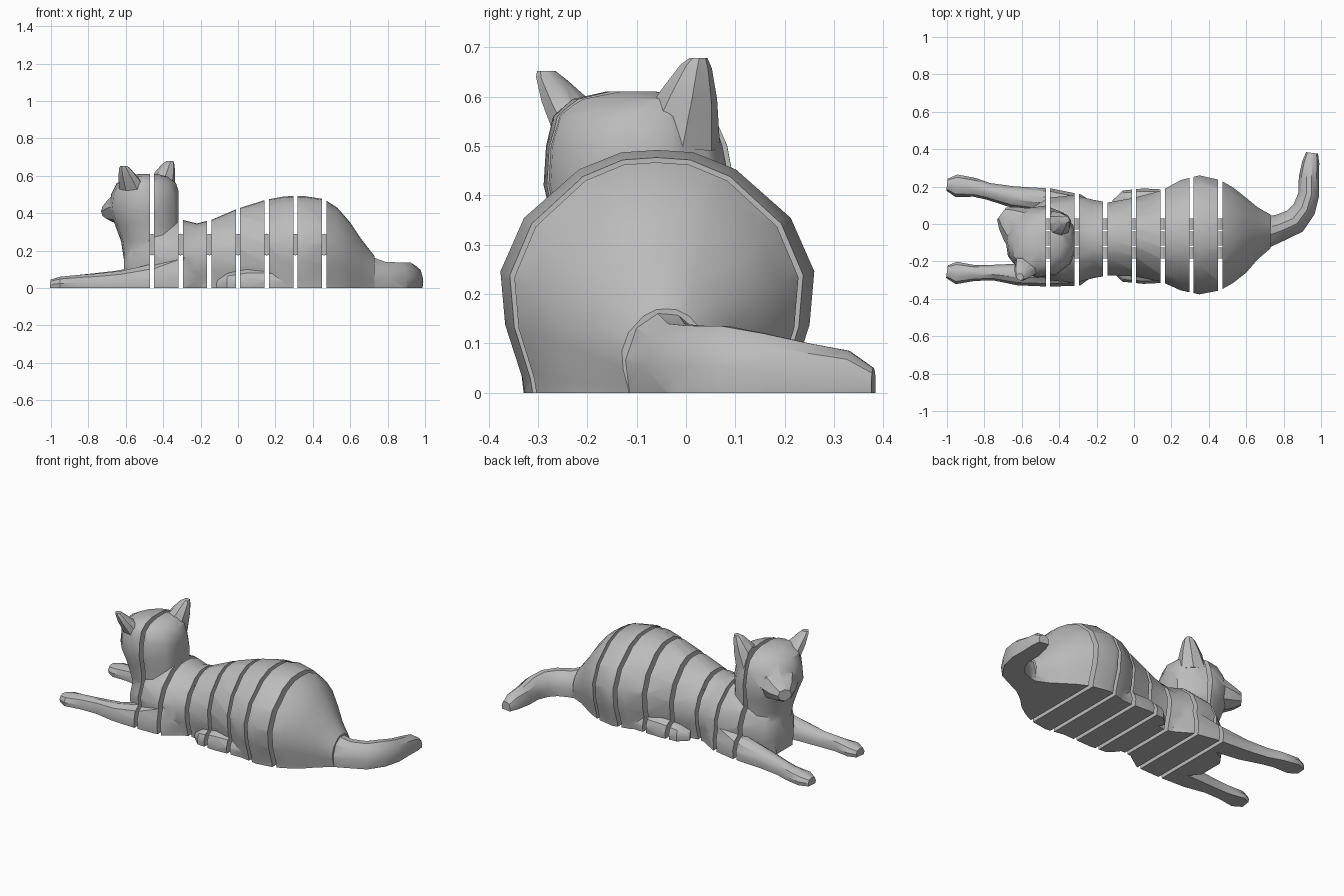
import bpy, bmesh
from math import sin, cos, pi
from mathutils import Vector

cube = bpy.data.objects.get("Cube")
if cube:
    bpy.data.objects.remove(cube, do_unlink=True)

grey = bpy.data.materials.new("plain grey")
grey.use_nodes = True
grey.diffuse_color = (0.5, 0.5, 0.5, 1)
grey.node_tree.nodes["Principled BSDF"].inputs["Base Color"].default_value = (0.5, 0.5, 0.5, 1)


def finish(name, bm):
    bmesh.ops.recalc_face_normals(bm, faces=bm.faces)
    mesh = bpy.data.meshes.new(name)
    bm.to_mesh(mesh)
    bm.free()
    mesh.materials.append(grey)
    obj = bpy.data.objects.new(name, mesh)
    bpy.context.collection.objects.link(obj)
    return obj


def loft(name, rings):
    """Skin a list of equally long point rings and cap both ends."""
    bm = bmesh.new()
    loops = [[bm.verts.new(p) for p in ring] for ring in rings]
    n = len(loops[0])
    for a, b in zip(loops, loops[1:]):
        for i in range(n):
            j = (i + 1) % n
            bm.faces.new((a[i], a[j], b[j], b[i]))
    bm.faces.new(loops[0])
    bm.faces.new(loops[-1])
    bmesh.ops.triangulate(bm, faces=bm.faces)
    return finish(name, bm)


def ellipse(centre, u, v, sides):
    c = Vector(centre)
    return [c + u * cos(2 * pi * i / sides) + v * sin(2 * pi * i / sides) for i in range(sides)]


def boolean(target, tool, operation):
    mod = target.modifiers.new(operation, "BOOLEAN")
    mod.operation, mod.object, mod.solver = operation, tool, "EXACT"
    bpy.context.view_layer.objects.active = target
    bpy.ops.object.modifier_apply(modifier=mod.name)
    bpy.data.objects.remove(tool, do_unlink=True)


# Torso: x, centre y, half width, height
HALF = [(0.23, 0.99), (0.5, 0.92), (0.85, 0.72), (1, 0.5), (0.97, 0.28), (0.86, 0.06), (0.84, -0.02)]
PROFILE = [(0, 1)] + HALF + [(-y, z) for y, z in reversed(HALF)]
stations = [(-0.61, -0.08, 0.09, 0.2), (-0.57, -0.08, 0.15, 0.28), (-0.46, -0.08, 0.22, 0.36),
            (-0.32, -0.08, 0.235, 0.37), (-0.22, -0.08, 0.21, 0.345), (-0.14, -0.08, 0.195, 0.365),
            (0, -0.07, 0.21, 0.425), (0.15, -0.065, 0.245, 0.472), (0.25, -0.06, 0.295, 0.49),
            (0.35, -0.058, 0.318, 0.492), (0.46, -0.06, 0.295, 0.475), (0.53, -0.06, 0.255, 0.43),
            (0.6, -0.06, 0.2, 0.35), (0.66, -0.05, 0.14, 0.26), (0.73, -0.04, 0.09, 0.17)]
cat = loft("body", [[(x, yc + y * w, z * h) for y, z in PROFILE] for x, yc, w, h in stations])

# Neck and head: z, centre x, centre y, radius along the gaze, radius across
gaze, across, up = Vector((-0.8, 0.6, 0)), Vector((0.6, 0.8, 0)), Vector((0, 0, 1))
levels = [(0.1, -0.45, -0.08, 0.15, 0.16), (0.25, -0.46, -0.09, 0.165, 0.17),
          (0.34, -0.48, -0.09, 0.18, 0.18), (0.42, -0.495, -0.095, 0.195, 0.195),
          (0.5, -0.495, -0.1, 0.185, 0.185), (0.56, -0.49, -0.105, 0.155, 0.17),
          (0.595, -0.485, -0.11, 0.1, 0.13), (0.61, -0.48, -0.11, 0.04, 0.06)]
parts = [loft("head", [ellipse((x, y, z), gaze * a, across * b, 12) for z, x, y, a, b in levels])]

# Muzzle: distance along the gaze, height, half width, half height
muzzle = [(0.02, 0.45, 0.15, 0.12), (0.16, 0.43, 0.11, 0.09), (0.22, 0.415, 0.075, 0.06),
          (0.26, 0.41, 0.04, 0.035)]
parts.append(loft("muzzle", [ellipse(Vector((-0.5, -0.1, z)) + gaze * d, across * w, up * h, 8)
                             for d, z, w, h in muzzle]))

# Ears: base centre and tip
for name, base, tip in (("right_ear", (-0.545, -0.175, 0.5), (-0.61, -0.283, 0.652)),
                        ("left_ear", (-0.43, -0.02, 0.51), (-0.365, 0.025, 0.678))):
    base, tip = Vector(base), Vector(tip)
    parts.append(loft(name, [ellipse(base.lerp(tip, t), gaze * a, across * b + up * c, 8)
                             for t, a, b, c in ((0, 0.09, 0.09, -0.02), (0.55, 0.06, 0.058, -0.01),
                                                (0.9, 0.035, 0.03, -0.005), (1, 0.02, 0.018, 0))]))


def limb(name, path, across=None):
    """Flat-bottomed limb through x, y, half width, height."""
    rings = []
    for i, (x, y, w, h) in enumerate(path):
        a, b = path[max(i - 1, 0)], path[min(i + 1, len(path) - 1)]
        side = Vector((a[1] - b[1], b[0] - a[0], 0)).normalized() * w
        c = Vector((x, y, 0))
        rings.append([c + side * s + up * (h * t) for s, t in
                      ((0.9, -0.05), (1, 0.4), (0.75, 0.8), (0.25, 1),
                       (-0.25, 1), (-0.75, 0.8), (-1, 0.4), (-0.9, -0.05))])
    return loft(name, rings)


# Front legs, hind feet and tail
parts.append(limb("left_front_leg", [(-0.2, 0.07, 0.03, 0.14), (-0.3, 0.09, 0.07, 0.2), (-0.45, 0.125, 0.065, 0.13),
             (-0.65, 0.145, 0.057, 0.092), (-0.78, 0.175, 0.045, 0.077), (-0.85, 0.195, 0.05, 0.07),
             (-0.95, 0.205, 0.06, 0.06), (-1, 0.21, 0.032, 0.045)]))
parts.append(limb("right_front_leg", [(-0.2, -0.23, 0.03, 0.14), (-0.3, -0.26, 0.07, 0.2), (-0.45, -0.27, 0.065, 0.13),
             (-0.62, -0.27, 0.058, 0.092), (-0.75, -0.26, 0.042, 0.077), (-0.85, -0.262, 0.042, 0.07),
             (-0.95, -0.262, 0.06, 0.06), (-1, -0.255, 0.034, 0.045)]))
for name, y, s in (("left_hind_foot", 0.13, 1), ("right_hind_foot", -0.26, -1)):
    parts.append(limb(name, [(-0.1, y - 0.03 * s, 0.03, 0.05), (-0.05, y, 0.05, 0.08),
                             (0.05, y, 0.06, 0.1), (0.15, y, 0.055, 0.1), (0.3, y, 0.05, 0.08)]))
parts.append(limb("tail", [(0.6, -0.06, 0.11, 0.2), (0.7, -0.045, 0.085, 0.17), (0.78, -0.02, 0.072, 0.14),
             (0.86, 0.015, 0.07, 0.136), (0.91, 0.08, 0.062, 0.135), (0.935, 0.16, 0.056, 0.12),
             (0.935, 0.25, 0.054, 0.1), (0.945, 0.33, 0.046, 0.085), (0.952, 0.38, 0.032, 0.05)]))
for part in parts:
    boolean(cat, part, "UNION")

# Slice the body into segments and trim it flat on the ground
GAPS = [-0.46 + 0.1535 * i for i in range(7)]


def block(bm, size, centre):
    made = bmesh.ops.create_cube(bm, size=1)["verts"]
    bmesh.ops.scale(bm, vec=size, verts=made)
    bmesh.ops.translate(bm, vec=centre, verts=made)


for x in GAPS:
    bm = bmesh.new()
    block(bm, (0.023, 2, 2), (x, 0, 0.5))
    boolean(cat, finish("gap_cutter", bm), "DIFFERENCE")
bm = bmesh.new()
block(bm, (3, 3, 1), (0, 0, -0.5))
boolean(cat, finish("ground_cutter", bm), "DIFFERENCE")

bpy.ops.object.select_all(action="DESELECT")
cat.select_set(True)
bpy.context.view_layer.objects.active = cat
bpy.ops.object.shade_smooth_by_angle(angle=0.6)

# Hinge knuckles bridging each gap
for i, x in enumerate(GAPS):
    for name, y0, y1 in (("left", -0.03, 0.03), ("middle", -0.115, -0.04), ("right", -0.185, -0.125)):
        loft(f"hinge_{i + 1}_{name}", [ellipse((x, y, 0.232), Vector((0.05, 0, 0)), up * 0.058, 12)
                                       for y in (y0, y1)])
